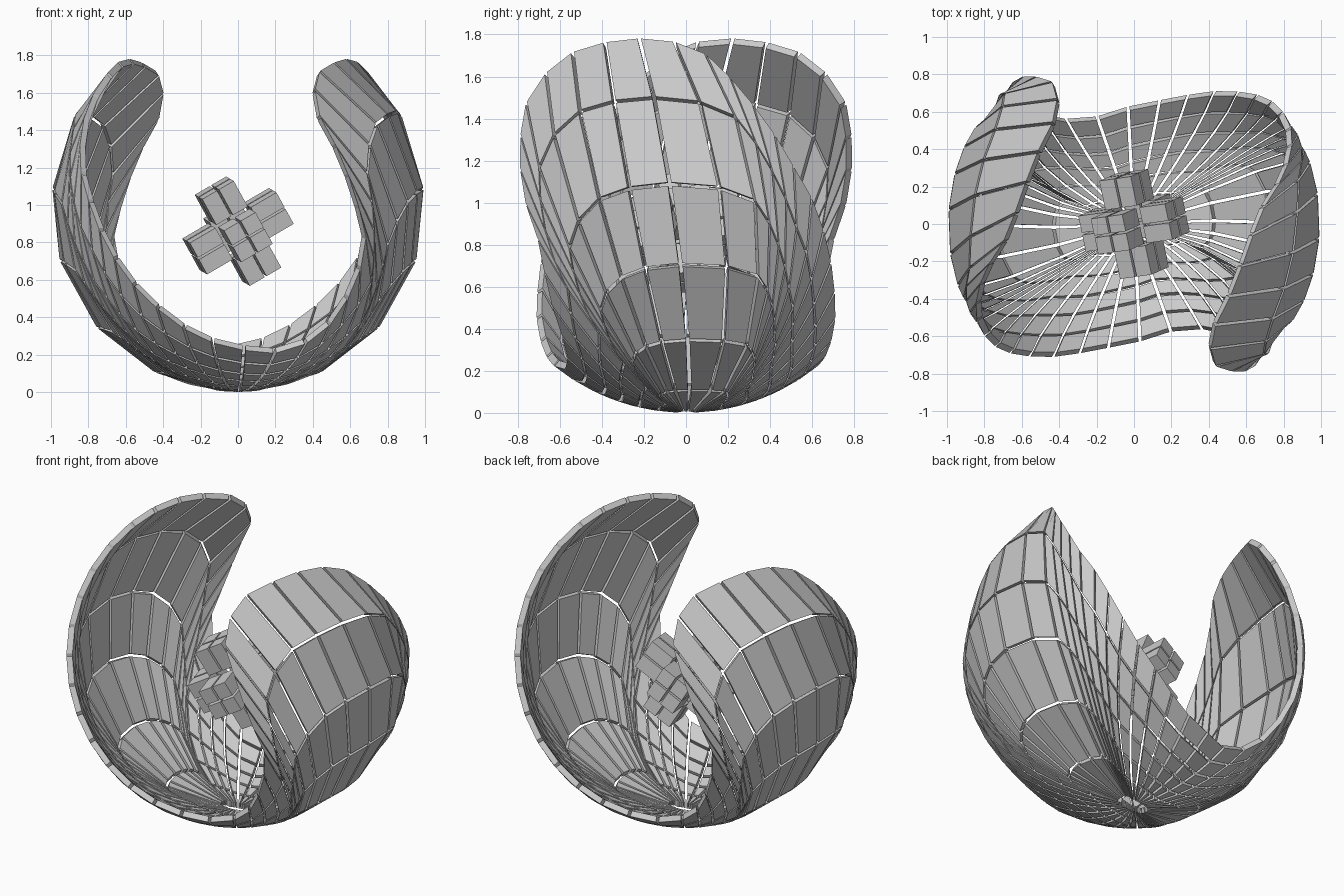
import bpy, bmesh, math
from mathutils import Vector, Matrix, Euler

if "Cube" in bpy.data.objects:
    bpy.data.objects.remove(bpy.data.objects["Cube"])

CENTRE = Vector((0, 0, 1))
RAYS, THICK, GAP = 28, 0.035, 0.009
RINGS = [0.05, 0.2, 0.34, 0.48, 0.62, 0.8, 1.0]

# rim of one half: (angle from bottom pole, azimuth); other half is a half turn
RIM = [(38, -71), (45, -52), (62, -47), (78, -45), (90, -50), (101, -54), (120, -61),
       (134, -57), (142, -25), (138.6, 4), (120, 20), (101, 31), (90, 38), (78, 44),
       (66, 51), (45, 73), (38, 109)]


def on_sphere(theta, az):
    t, a = math.radians(theta), math.radians(az)
    return Vector((math.sin(t) * math.cos(a), math.sin(t) * math.sin(a), -math.cos(t)))


def resample(points, n):
    """Even spacing along the rim."""
    dist = [0]
    for a, b in zip(points, points[1:]):
        dist.append(dist[-1] + (b - a).length)
    out = []
    for k in range(n + 1):
        d = dist[-1] * k / n
        i = max(j for j in range(len(points) - 1) if dist[j] <= d + 1e-9)
        f = (d - dist[i]) / (dist[i + 1] - dist[i])
        out.append(points[i].lerp(points[i + 1], f).normalized())
    return out


def ray_point(p, t):
    """Curved ray on the sphere from the bottom pole to rim point p."""
    theta = math.degrees(math.acos(max(-1, min(1, -p.z))))
    az = math.degrees(math.atan2(p.y, p.x))
    mid = -0.42 * max(0, theta - 75)
    side = az - mid
    lobe = max(0, min(1, (theta - 40) / 40))
    bend = 0.8 if side > 0 else 0.35
    c_theta = theta * 0.55
    c_mid = -0.42 * max(0, c_theta - 75)
    c = on_sphere(c_theta, c_mid + side * (1 - lobe * (1 - bend)))
    s = Vector((0, 0, -1))
    return ((1 - t) ** 2 * s + 2 * t * (1 - t) * c + t * t * p).normalized()


def add_plate(bm, quad):
    """Thin tile with narrow gaps, its outer face on the sphere."""
    corners = []
    for i, q in enumerate(quad):
        v = q.copy()
        for o in (quad[i - 1], quad[(i + 1) % 4]):
            e = o - q
            if e.length > 1e-6:
                v += e.normalized() * min(GAP, e.length * 0.2)
        corners.append(v)
    outer = [bm.verts.new(v + CENTRE) for v in corners]
    inner = [bm.verts.new(v * (1 - THICK) + CENTRE) for v in corners]
    bm.faces.new(outer)
    bm.faces.new(inner[::-1])
    for i in range(4):
        j = (i + 1) % 4
        bm.faces.new((outer[j], outer[i], inner[i], inner[j]))


def make_object(name, bm):
    bmesh.ops.recalc_face_normals(bm, faces=bm.faces)
    mesh = bpy.data.meshes.new(name)
    bm.to_mesh(mesh)
    bm.free()
    ob = bpy.data.objects.new(name, mesh)
    bpy.context.collection.objects.link(ob)
    return ob


# two halves of the tiled shell
rim = resample([on_sphere(*r) for r in RIM], RAYS)
half_turn = Matrix.Rotation(math.pi, 3, 'Z')
grid = [[ray_point(p, t) for t in RINGS] for p in rim[:-1]]
grid.append([half_turn @ v for v in grid[0]])
for name, turn in (("shell_right", Matrix.Identity(3)), ("shell_left", half_turn)):
    bm = bmesh.new()
    for i in range(RAYS):
        for j in range(len(RINGS) - 1):
            add_plate(bm, [turn @ v for v in (grid[i][j], grid[i + 1][j],
                                              grid[i + 1][j + 1], grid[i][j + 1])])
    make_object(name, bm)

# floating core: six arms, each a bundle of four bars
bm = bmesh.new()
for axis in range(3):
    for sign in (-1, 1):
        for a in (-1, 1):
            for b in (-1, 1):
                pos, size = Vector(), Vector((0.092,) * 3)
                pos[axis] = sign * 0.19
                pos[(axis + 1) % 3] = a * 0.052
                pos[(axis + 2) % 3] = b * 0.052
                size[axis] = 0.16
                m = Matrix.Translation(pos) @ Matrix.Diagonal(size.to_4d())
                bmesh.ops.create_cube(bm, size=1, matrix=m)
core = make_object("core", bm)
core.location = (0, 0, 0.86)
core.rotation_euler = Euler((math.radians(8), math.radians(-30), math.radians(8)))
